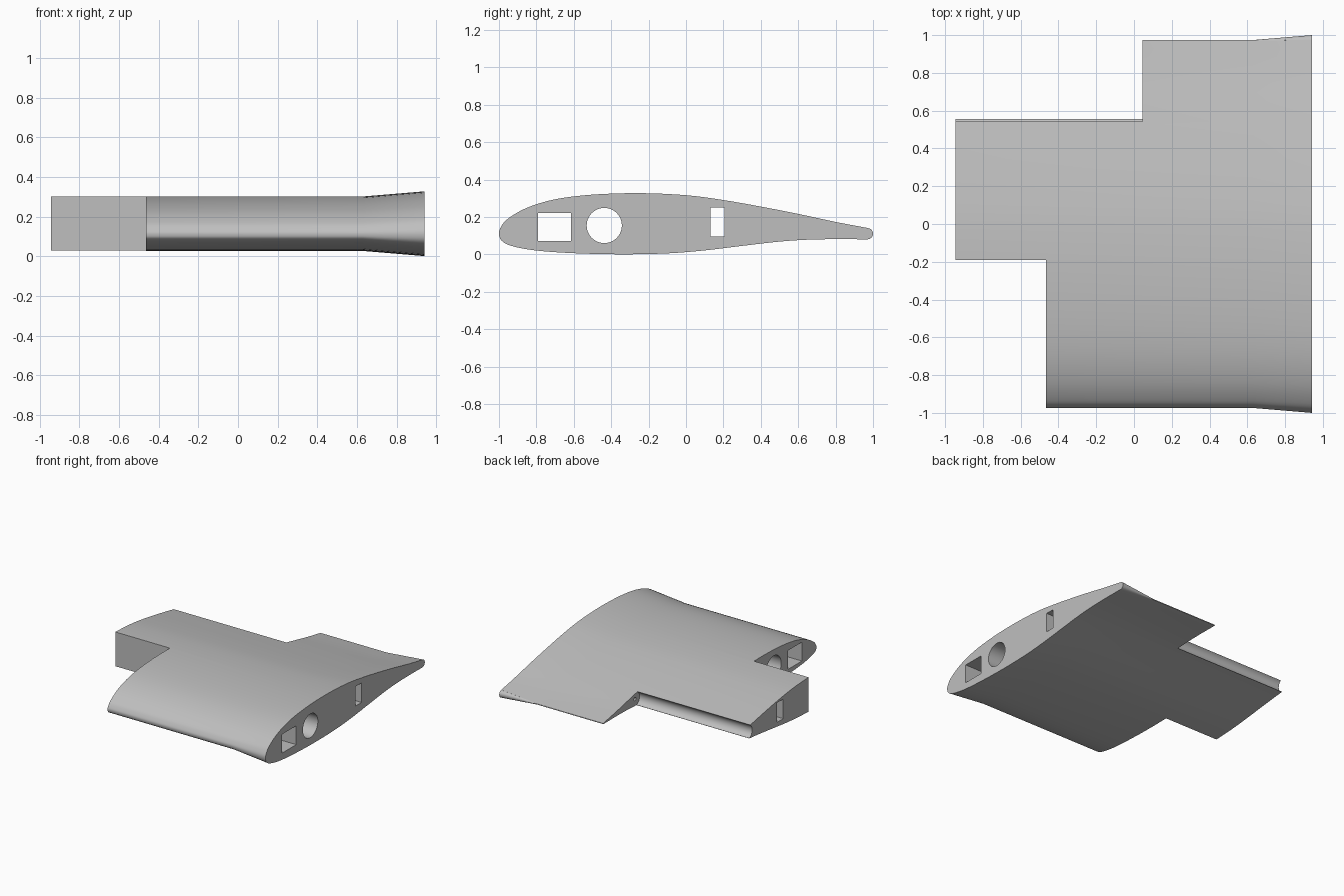
import bpy, bmesh, math
from mathutils import Vector

cube = bpy.data.objects.get("Cube")
if cube:
    bpy.data.objects.remove(cube, do_unlink=True)

grey = bpy.data.materials.new("light grey")
grey.use_nodes = True
colour = (0.52, 0.52, 0.52, 1)
grey.diffuse_color = colour
grey.node_tree.nodes["Principled BSDF"].inputs["Base Color"].default_value = colour


def loft(name, sections):
    """Closed solid through rings of (y, z) points, each given as (x, ring)."""
    bm = bmesh.new()
    rings = [[bm.verts.new((x, p[0], p[1])) for p in ring] for x, ring in sections]
    for a, b in zip(rings, rings[1:]):
        for i in range(len(a)):
            j = (i + 1) % len(a)
            bm.faces.new((a[i], a[j], b[j], b[i]))
    bm.faces.new(rings[0])
    bm.faces.new(rings[-1])
    bmesh.ops.recalc_face_normals(bm, faces=bm.faces)
    mesh = bpy.data.meshes.new(name)
    bm.to_mesh(mesh)
    bm.free()
    obj = bpy.data.objects.new(name, mesh)
    bpy.context.collection.objects.link(obj)
    mesh.materials.append(grey)
    return obj


def arc(cy, cz, r, start, end, n):
    angles = [math.radians(start + (end - start) * i / n) for i in range(n + 1)]
    return [Vector((cy + r * math.cos(a), cz + r * math.sin(a))) for a in angles]


def rect(y0, y1, z0, z1):
    return [(y0, z0), (y1, z0), (y1, z1), (y0, z1)]


def spline(pts, steps):
    """Catmull-Rom curve through the points."""
    p = [2 * pts[0] - pts[1]] + pts + [2 * pts[-1] - pts[-2]]
    out = []
    for a, b, c, d in zip(p, p[1:], p[2:], p[3:]):
        for s in range(steps):
            t = s / steps
            out.append(0.5 * (2 * b + (c - a) * t + (2 * a - 5 * b + 4 * c - d) * t * t
                              + (3 * b - a - 3 * c + d) * t ** 3))
    return out


# Aerofoil outline, from upper tail round the nose to lower tail
outline = [(0.975, 0.141), (0.8, 0.174), (0.6, 0.217), (0.4, 0.256), (0.2, 0.291),
           (0, 0.317), (-0.25, 0.328), (-0.5, 0.32), (-0.7, 0.295), (-0.85, 0.25),
           (-0.95, 0.193), (-0.988, 0.15), (-1, 0.112), (-0.985, 0.073), (-0.93, 0.045),
           (-0.8, 0.021), (-0.6, 0.007), (-0.35, 0.001), (-0.1, 0.006), (0.1, 0.022),
           (0.3, 0.046), (0.5, 0.069), (0.65, 0.079), (0.8, 0.082), (0.97, 0.081)]
foil = spline([Vector(p) for p in outline], 4) + arc(0.97, 0.111, 0.03, -90, 80, 12)


def inset(ring, d):
    out = []
    for i, p in enumerate(ring):
        t = (ring[(i + 1) % len(ring)] - ring[i - 1]).normalized()
        out.append(p + d * Vector((-t.y, t.x)))
    return out


# Constant section with a flared root
LEFT, RIGHT = -0.945, 0.942
core = inset(foil, 0.026)
wing = loft("wing_panel", [(LEFT, core), (0.63, core), (RIGHT, foil)])

# Cutters: spar openings, front notch, rear notch with hinge cove, hinge pin hole
cove = arc(0.575, 0.155, 0.057, 110, 250, 16)
cutters = [
    loft("front_spar_cutter", [(-2, rect(-0.79, -0.615, 0.073, 0.222)),
                               (2, rect(-0.79, -0.615, 0.073, 0.222))]),
    loft("rear_spar_cutter", [(-2, rect(0.13, 0.205, 0.095, 0.25)),
                              (2, rect(0.13, 0.205, 0.095, 0.25))]),
    loft("tube_cutter", [(x, arc(-0.437, 0.155, 0.094, 0, 352.5, 47)) for x in (-2, 2)]),
    loft("front_notch_cutter", [(x, rect(-2, -0.19, -1, 1)) for x in (-2, -0.465)]),
    loft("rear_notch_cutter", [(x, cove + [(0.555, -1), (2, -1), (2, 1), (0.555, 1)])
                               for x in (-2, 0.046)]),
    loft("hinge_pin_cutter", [(x, arc(0.575, 0.155, 0.013, 0, 337.5, 15))
                              for x in (-0.1, 0.25)]),
]
for c in cutters:
    c.hide_render = True
    m = wing.modifiers.new(c.name, "BOOLEAN")
    m.operation, m.solver, m.object = "DIFFERENCE", "EXACT", c

# Apply the cuts and drop the cutters
graph = bpy.context.evaluated_depsgraph_get()
wing.data = bpy.data.meshes.new_from_object(wing.evaluated_get(graph))
wing.modifiers.clear()
for c in cutters:
    bpy.data.objects.remove(c, do_unlink=True)

bpy.ops.object.select_all(action="DESELECT")
wing.select_set(True)
bpy.context.view_layer.objects.active = wing
bpy.ops.object.shade_smooth_by_angle(angle=math.radians(30))
